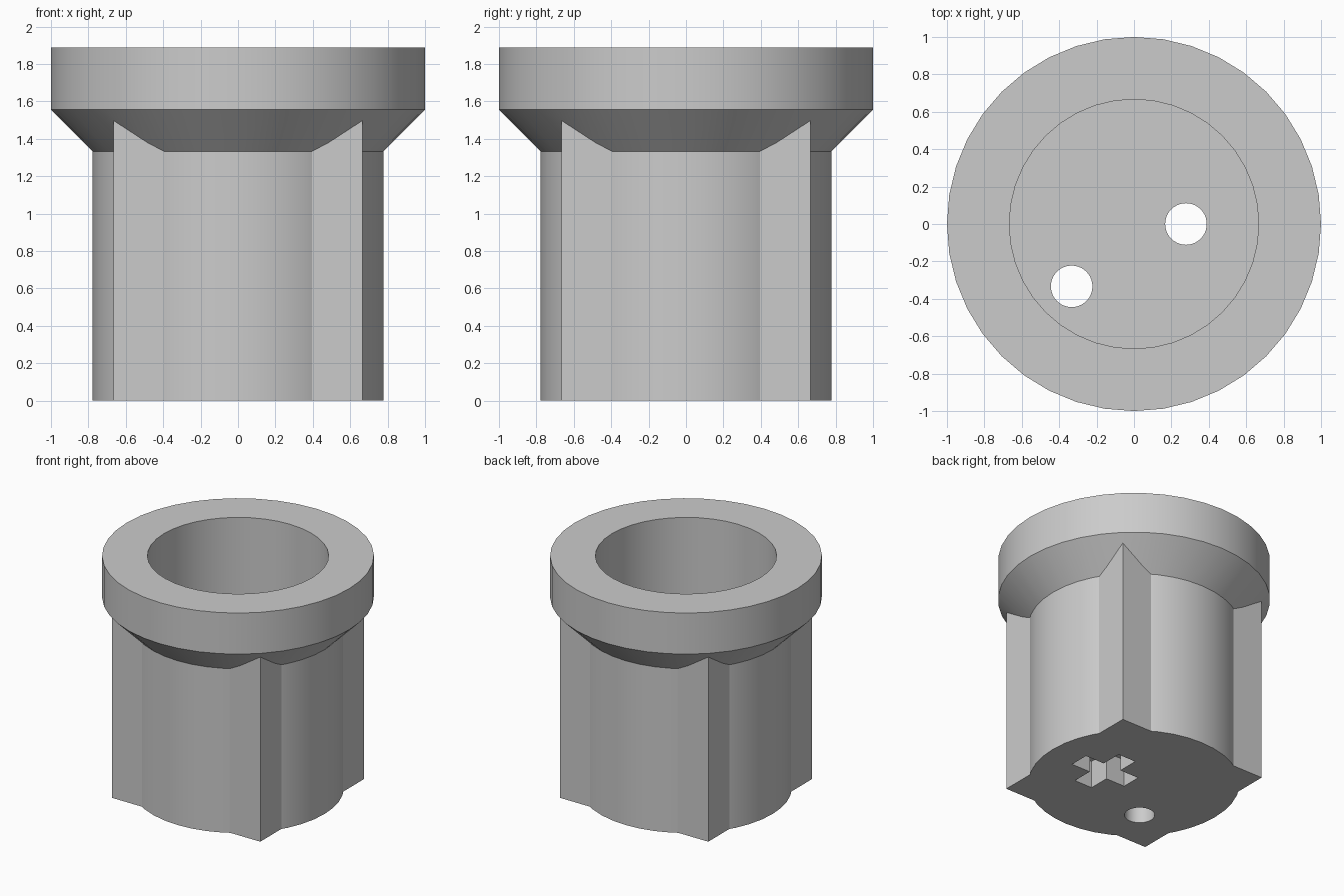
import bpy
import bmesh
import math
from mathutils import Matrix

if "Cube" in bpy.data.objects:
    bpy.data.objects.remove(bpy.data.objects["Cube"], do_unlink=True)

SIDES = 40
U = 1 / 9  # design module

grey = bpy.data.materials.new("plain grey")
grey.use_nodes = True
grey.diffuse_color = (0.6, 0.6, 0.6, 1)
grey.node_tree.nodes["Principled BSDF"].inputs["Base Color"].default_value = (0.6, 0.6, 0.6, 1)


def finish(name, bm):
    bmesh.ops.recalc_face_normals(bm, faces=bm.faces)
    mesh = bpy.data.meshes.new(name)
    bm.to_mesh(mesh)
    bm.free()
    mesh.materials.append(grey)
    obj = bpy.data.objects.new(name, mesh)
    bpy.context.collection.objects.link(obj)
    return obj


def lathe(name, profile, x=0, y=0, sides=SIDES):
    """Closed solid of revolution from (radius, height) rings."""
    bm = bmesh.new()
    rings = []
    for r, z in profile:
        angles = [math.tau * i / sides for i in range(sides)]
        rings.append([bm.verts.new((x + r * math.cos(a), y + r * math.sin(a), z)) for a in angles])
    for low, high in zip(rings, rings[1:]):
        for i in range(sides):
            j = (i + 1) % sides
            bm.faces.new((low[i], low[j], high[j], high[i]))
    bm.faces.new(rings[0])
    bm.faces.new(rings[-1])
    return finish(name, bm)


def box(name, half_x, half_y, z0, z1, x=0):
    bm = bmesh.new()
    place = Matrix.Translation((x, 0, (z0 + z1) / 2))
    size = Matrix.Diagonal((2 * half_x, 2 * half_y, z1 - z0, 1))
    bmesh.ops.create_cube(bm, size=1, matrix=place @ size)
    return finish(name, bm)


# Round body flaring into the collar
body = lathe("flanged_socket", [(7 * U, 0), (7 * U, 12 * U), (1, 14 * U), (1, 17 * U)])

# Square core whose corners stand out as four ridges
tools = [(box("corner_ridges", 6 * U, 6 * U, 0, 1.53), "UNION")]

# Deep bore, two floor holes and the cross recess underneath
hole_x = 2.5 * U
tools += [(obj, "DIFFERENCE") for obj in (
    lathe("bore_cutter", [(6 * U, 3 * U), (6 * U, 2)]),
    lathe("centre_hole_cutter", [(U, -0.1), (U, 0.5)], hole_x, 0),
    lathe("corner_hole_cutter", [(U, -0.1), (U, 0.5)], -3 * U, -3 * U),
    box("cross_cutter_long", 0.25, 0.08, -0.1, 2 * U, hole_x),
    box("cross_cutter_wide", 0.08, 0.25, -0.1, 2 * U, hole_x),
)]

for tool, operation in tools:
    tool.hide_render = True
    mod = body.modifiers.new(tool.name, "BOOLEAN")
    mod.operation = operation
    mod.solver = "EXACT"
    mod.object = tool

# Bake the cuts, then drop the helpers
bpy.context.view_layer.update()
graph = bpy.context.evaluated_depsgraph_get()
result = bpy.data.meshes.new_from_object(body.evaluated_get(graph))
body.modifiers.clear()
body.data = result
for tool, _ in tools:
    bpy.data.objects.remove(tool, do_unlink=True)

# Smooth round walls, crisp edges
bpy.ops.object.select_all(action="DESELECT")
body.select_set(True)
bpy.context.view_layer.objects.active = body
bpy.ops.object.shade_smooth_by_angle(angle=math.radians(25))
